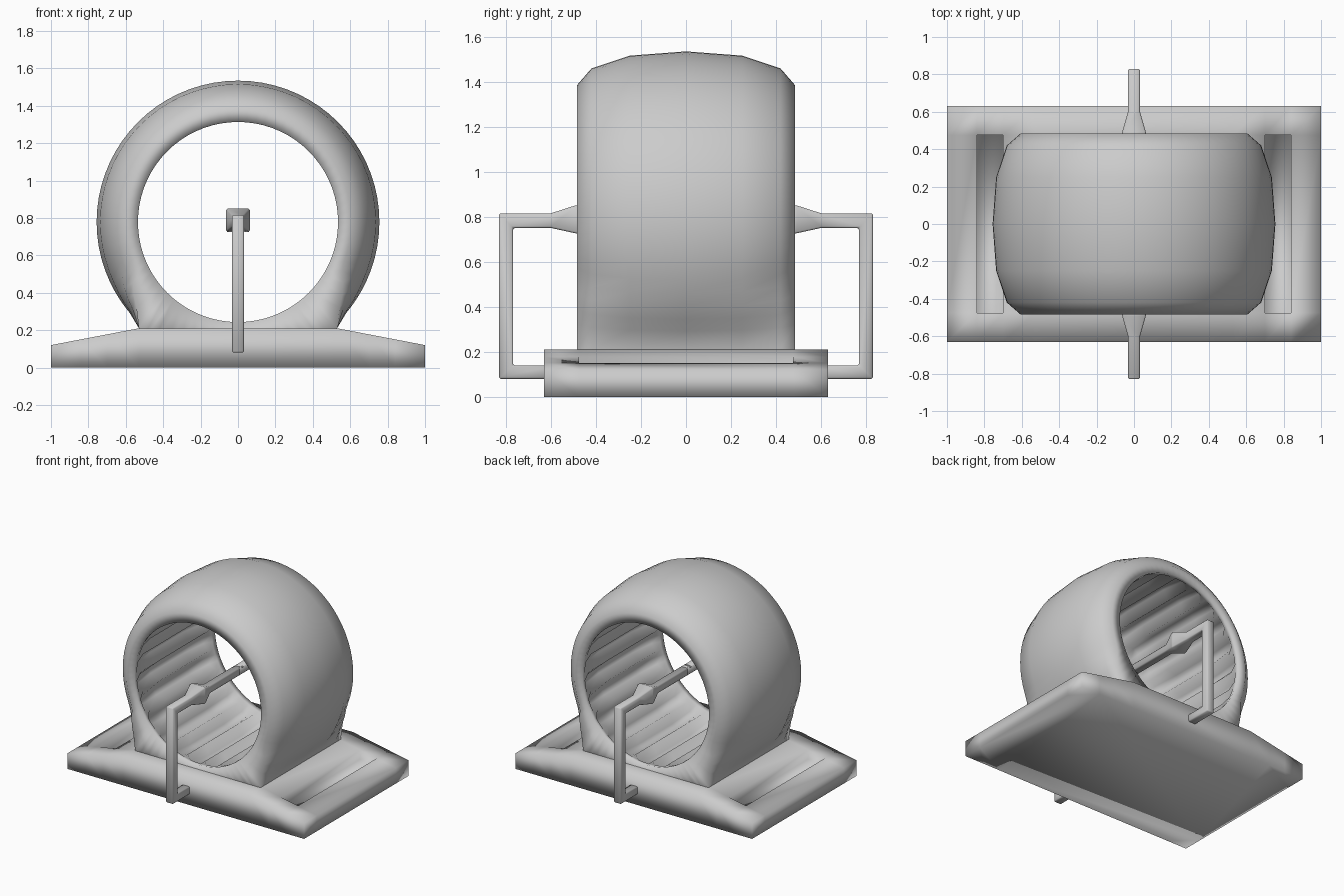
import bpy, bmesh
from math import sin, cos, radians

if "Cube" in bpy.data.objects:
    bpy.data.objects.remove(bpy.data.objects["Cube"])

CZ = 0.778  # wheel axis height


def finish(name, bm):
    bmesh.ops.recalc_face_normals(bm, faces=bm.faces[:])
    for f in bm.faces:
        f.smooth = True
    me = bpy.data.meshes.new(name)
    bm.to_mesh(me)
    bm.free()
    ob = bpy.data.objects.new(name, me)
    bpy.context.collection.objects.link(ob)
    return ob


def loft(bm, sections, closed):
    """Skin a list of closed point loops."""
    rows = [[bm.verts.new(p) for p in s] for s in sections]
    n = len(rows[0])
    for i in range(len(rows) if closed else len(rows) - 1):
        a, b = rows[i], rows[(i + 1) % len(rows)]
        for j in range(n):
            k = (j + 1) % n
            bm.faces.new((a[j], a[k], b[k], b[j]))
    if not closed:
        bm.faces.new(rows[0])
        bm.faces.new(rows[-1])


# Base plate with sloped wings, two sunken slots and an opening under the wheel
def top_z(x):
    return 0.21 - 0.09 * max(0, abs(x) - 0.53) / 0.47


xs = [-1, -0.84, -0.70, -0.53, 0.53, 0.70, 0.84, 1]
ys = [-0.63, -0.475, 0.475, 0.63]
bm = bmesh.new()
top = [[bm.verts.new((x, y, top_z(x))) for y in ys] for x in xs]
slots = []
for i in range(len(xs) - 1):
    for j in range(len(ys) - 1):
        if (i, j) == (3, 1):
            continue
        f = bm.faces.new((top[i][j], top[i + 1][j], top[i + 1][j + 1], top[i][j + 1]))
        if i in (1, 5) and j == 1:
            slots.append(f)
rim = ([(i, 0) for i in range(7)] + [(7, j) for j in range(3)]
       + [(i, 3) for i in range(7, 0, -1)] + [(0, j) for j in range(3, 0, -1)])
upper = [top[i][j] for i, j in rim]
lower = [bm.verts.new((v.co.x, v.co.y, 0)) for v in upper]
for k in range(len(rim)):
    m = (k + 1) % len(rim)
    bm.faces.new((upper[k], lower[k], lower[m], upper[m]))
bm.faces.new(lower[::-1])
for f in slots:
    res = bmesh.ops.extrude_face_region(bm, geom=[f])
    verts = [g for g in res["geom"] if isinstance(g, bmesh.types.BMVert)]
    bmesh.ops.translate(bm, verts=verts, vec=(0, 0, -0.07))
    if f.is_valid:
        bm.faces.remove(f)
finish("base_plate", bm)

# Wheel: barrel profile swept round, its foot squared off onto the base,
# with deep slats running along the inside
outer = [(-0.485, 0.605), (-0.42, 0.68), (-0.25, 0.737), (0, 0.756),
         (0.25, 0.737), (0.42, 0.68), (0.485, 0.605)]
N = 72
sections = []
for i in range(N):
    deg = i * 360 / N
    c, s = cos(radians(deg)), sin(radians(deg))
    pts = []
    for y, r in outer:
        if s < -0.72:       # buried foot
            pts.append((max(-0.53, min(0.53, 0.658 * c / -s)), y, 0.12))
        elif s < -0.70:     # line where the wheel meets the base
            pts.append((0.53 if c > 0 else -0.53, y, 0.21))
        else:               # round barrel, easing into the foot
            ease = max(0, min(1, (-s - 0.40) / 0.35))
            r += (0.756 - r) * ease
            pts.append((r * c, y, CZ + r * s))
    pit, low = (0.54, 0.54) if i % 3 == 0 else (0.61, 0.585)
    for y, r in [(0.485, 0.535), (0.45, 0.54), (0.40, low), (0.2, pit),
                 (-0.2, pit), (-0.40, low), (-0.45, 0.54), (-0.485, 0.535)]:
        pts.append((r * c, y, CZ + r * s))
    sections.append(pts)
bm = bmesh.new()
loft(bm, sections, True)
finish("ribbed_wheel", bm)

# Bracket, hub flare and half axle, at front and back
# (inner y, z, outer y, z, half width)
path = [(0.60, 0.14, 0.60, 0.08, 0.032), (0.768, 0.14, 0.83, 0.08, 0.032),
        (0.768, 0.75, 0.83, 0.815, 0.032), (0.60, 0.75, 0.60, 0.815, 0.032),
        (0.485, 0.725, 0.485, 0.852, 0.065), (0.38, 0.755, 0.38, 0.813, 0.03),
        (-0.03, 0.755, -0.03, 0.813, 0.03)]
for side, name in ((-1, "front_bracket"), (1, "back_bracket")):
    bm = bmesh.new()
    loft(bm, [[(-w, side * y0, z0), (w, side * y0, z0), (w, side * y1, z1), (-w, side * y1, z1)]
              for y0, z0, y1, z1, w in path], False)
    ob = finish(name, bm)
    bev = ob.modifiers.new("soft_edges", "BEVEL")
    bev.width = 0.007
    bev.segments = 1
